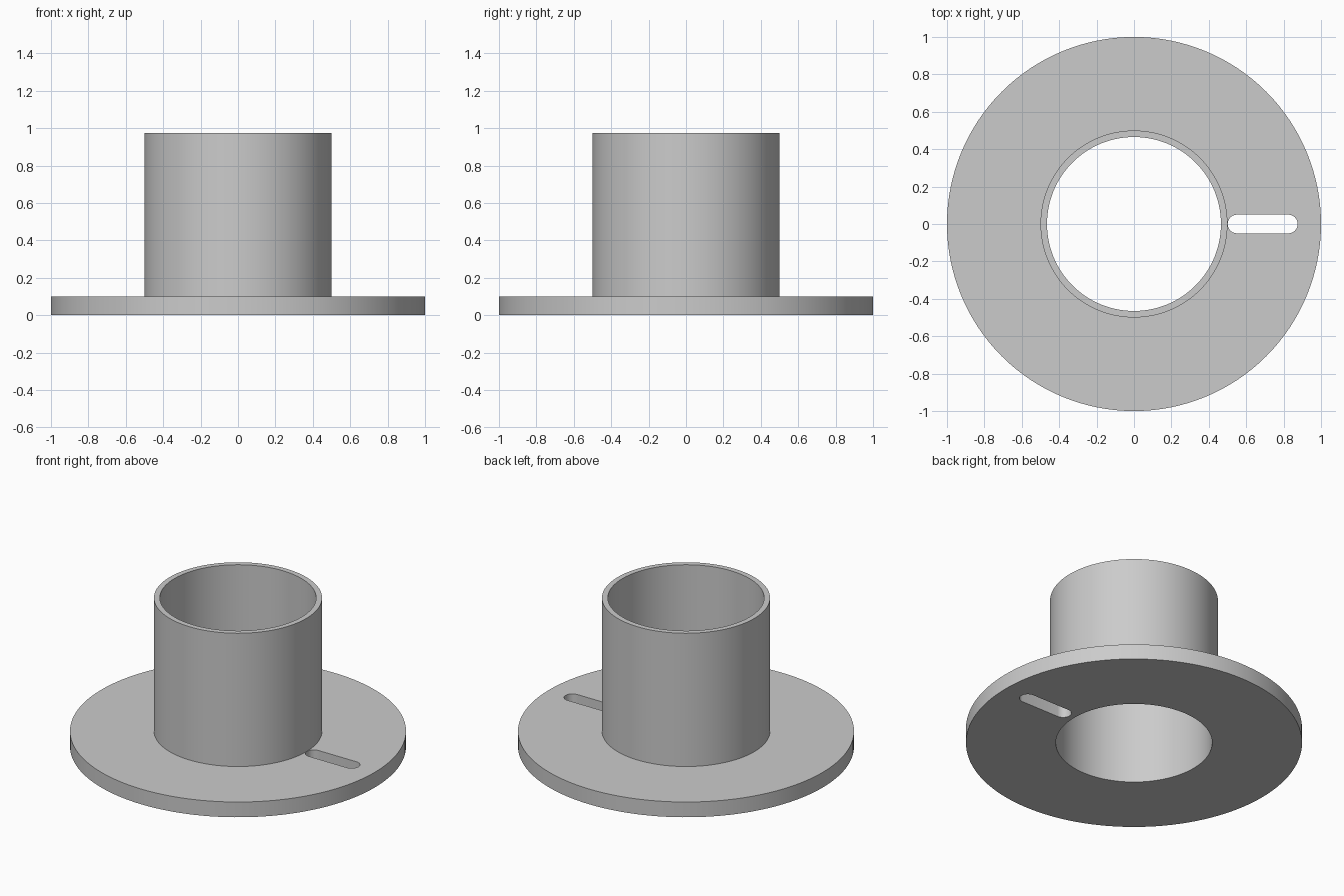
import bpy
import bmesh
from math import sin, cos, pi, radians

SEGMENTS = 128
BORE, SLEEVE, RIM = 0.465, 0.5, 1.0
FLANGE_TOP, SLEEVE_TOP = 0.1, 0.975
SLOT_START, SLOT_END, SLOT_RADIUS = 0.501, 0.875, 0.05

default_cube = bpy.data.objects.get("Cube")
if default_cube:
    bpy.data.objects.remove(default_cube, do_unlink=True)


def make_material(name, colour):
    mat = bpy.data.materials.new(name)
    mat.use_nodes = True
    mat.diffuse_color = colour
    mat.node_tree.nodes["Principled BSDF"].inputs["Base Color"].default_value = colour
    return mat


def make_object(name, bm, mat):
    bmesh.ops.recalc_face_normals(bm, faces=bm.faces)
    mesh = bpy.data.meshes.new(name)
    bm.to_mesh(mesh)
    bm.free()
    mesh.materials.append(mat)
    obj = bpy.data.objects.new(name, mesh)
    bpy.context.collection.objects.link(obj)
    return obj


def revolve(name, profile, mat):
    """Spin a closed (radius, height) profile around z."""
    bm = bmesh.new()
    rings = [[bm.verts.new((r * cos(2 * pi * i / SEGMENTS), r * sin(2 * pi * i / SEGMENTS), z))
              for r, z in profile] for i in range(SEGMENTS)]
    for i, ring in enumerate(rings):
        after = rings[(i + 1) % SEGMENTS]
        for j in range(len(profile)):
            k = (j + 1) % len(profile)
            bm.faces.new((ring[j], after[j], after[k], ring[k]))
    return make_object(name, bm, mat)


def slot_prism(name, start, end, radius, bottom, top, mat, steps=16):
    """Prism with rounded ends, lying along x."""
    bm = bmesh.new()
    outline = []
    for centre, first in ((end - radius, -pi / 2), (start + radius, pi / 2)):
        for i in range(steps + 1):
            a = first + pi * i / steps
            outline.append(bm.verts.new((centre + radius * cos(a), radius * sin(a), bottom)))
    base = bm.faces.new(outline)
    extruded = bmesh.ops.extrude_face_region(bm, geom=[base])["geom"]
    moved = [v for v in extruded if isinstance(v, bmesh.types.BMVert)]
    bmesh.ops.translate(bm, verts=moved, vec=(0, 0, top - bottom))
    return make_object(name, bm, mat)


grey = make_material("plain grey", (0.6, 0.6, 0.6, 1))

# Sleeve and flange as one turned piece
body = revolve("flanged_sleeve", [
    (BORE, 0), (RIM, 0), (RIM, FLANGE_TOP),
    (SLEEVE, FLANGE_TOP), (SLEEVE, SLEEVE_TOP), (BORE, SLEEVE_TOP)], grey)

# Rounded slot through the flange, beside the sleeve
cutter = slot_prism("slot_cutter", SLOT_START, SLOT_END, SLOT_RADIUS,
                    -0.1, FLANGE_TOP + 0.1, grey)
cutter.hide_render = True
cut = body.modifiers.new("slot", "BOOLEAN")
cut.operation = "DIFFERENCE"
cut.solver = "EXACT"
cut.object = cutter

bpy.ops.object.select_all(action="DESELECT")
body.select_set(True)
bpy.context.view_layer.objects.active = body
bpy.ops.object.modifier_apply(modifier=cut.name)
bpy.data.objects.remove(cutter, do_unlink=True)
bpy.ops.object.shade_smooth_by_angle(angle=radians(30))
